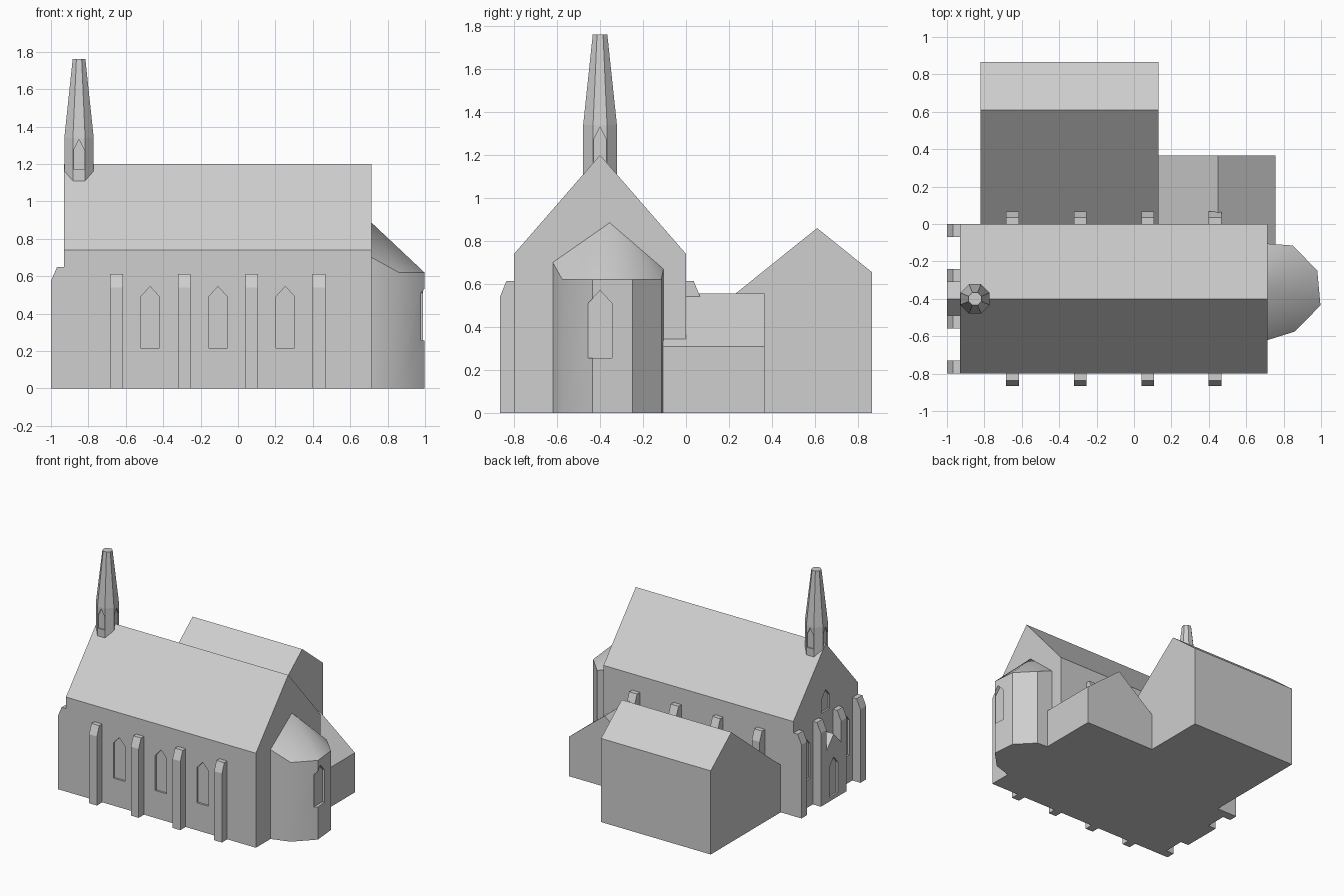
import bpy, bmesh, math

if "Cube" in bpy.data.objects:
    bpy.data.objects.remove(bpy.data.objects["Cube"])

stone = bpy.data.materials.new("grey stone")
stone.diffuse_color = (0.62, 0.62, 0.62, 1)
stone.use_nodes = True
stone.node_tree.nodes["Principled BSDF"].inputs["Base Color"].default_value = stone.diffuse_color


def make(name, verts, faces):
    mesh = bpy.data.meshes.new(name)
    mesh.from_pydata(verts, [], faces)
    bm = bmesh.new()
    bm.from_mesh(mesh)
    bmesh.ops.recalc_face_normals(bm, faces=bm.faces)
    bm.to_mesh(mesh)
    bm.free()
    mesh.materials.append(stone)
    ob = bpy.data.objects.new(name, mesh)
    bpy.context.collection.objects.link(ob)
    return ob


def prism(name, profile, axis, lo, hi):
    """Extrude a (horizontal, z) profile along x or y."""
    put = (lambda p, t: (t, p[0], p[1])) if axis == "x" else (lambda p, t: (p[0], t, p[1]))
    n = len(profile)
    verts = [put(p, t) for t in (lo, hi) for p in profile]
    faces = [list(range(n)), list(range(n, 2 * n))]
    faces += [[i, (i + 1) % n, n + (i + 1) % n, n + i] for i in range(n)]
    return make(name, verts, faces)


def pointed_recess(target, centre, width, z0, z1, apex, axis, lo, hi):
    """Cut a shallow pointed window into a wall."""
    a, b = centre - width / 2, centre + width / 2
    cutter = prism(target.name + "_window_cutter",
                   [(a, z0), (b, z0), (b, z1), (centre, apex), (a, z1)], axis, lo, hi)
    cutter.hide_render = True
    cutter.hide_set(True)
    mod = target.modifiers.new("window", "BOOLEAN")
    mod.operation = "DIFFERENCE"
    mod.solver = "EXACT"
    mod.object = cutter


# Nave with its gabled roof
nave = prism("nave", [(-0.8, 0), (0, 0), (0, 0.74), (-0.4, 1.2), (-0.8, 0.74)], "x", -0.93, 0.715)
for x in (-0.47, -0.107, 0.253):
    pointed_recess(nave, x, 0.1, 0.215, 0.49, 0.545, "y", -0.9, -0.785)
for y in (-0.157, -0.643):
    pointed_recess(nave, y, 0.1, 0.215, 0.49, 0.545, "x", -1.05, -0.915)
pointed_recess(nave, -0.4, 0.1, 0.67, 0.78, 0.84, "x", -1.05, -0.915)

# Side buttresses, north and south
for x in (-0.65, -0.288, 0.073, 0.433):
    for side, wall, s in (("south", -0.8, -1), ("north", 0, 1)):
        profile = [(wall - 0.01 * s, 0), (wall + 0.066 * s, 0), (wall + 0.066 * s, 0.54),
                   (wall + 0.036 * s, 0.613), (wall - 0.01 * s, 0.613)]
        prism(side + "_buttress", profile, "x", x - 0.034, x + 0.034)

# West front buttresses
for y in (-0.035, -0.275, -0.525, -0.765):
    prism("west_buttress", [(-0.92, 0), (-1, 0), (-1, 0.575), (-0.967, 0.65), (-0.92, 0.65)],
          "y", y - 0.035, y + 0.035)

# West porch with door recess
porch = prism("porch", [(-0.49, 0), (-0.31, 0), (-0.31, 0.41), (-0.4, 0.51), (-0.49, 0.41)],
              "x", -1, -0.92)
pointed_recess(porch, -0.4, 0.1, 0.03, 0.27, 0.33, "x", -1.05, -0.985)

# Large north hall and the low annex beside it
prism("north_hall", [(-0.02, 0), (0.865, 0), (0.865, 0.655), (0.61, 0.86), (-0.02, 0.354)],
      "x", -0.82, 0.13)
prism("low_annex", [(0.12, 0), (0.757, 0), (0.757, 0.31), (0.45, 0.555), (0.12, 0.292)],
      "y", -0.11, 0.365)

# Rounded east apse with a faceted cone roof
plan = [(0.715, -0.62, 0.70), (0.86, -0.575, 0.62), (0.997, -0.435, 0.62),
        (0.98, -0.25, 0.62), (0.85, -0.115, 0.62), (0.715, -0.105, 0.67)]
n = len(plan)
verts = [(x, y, 0) for x, y, z in plan] + plan + [(0.715, -0.355, 0.885)]
faces = [[i, i + 1, n + i + 1, n + i] for i in range(n - 1)]
faces += [[n + i, n + i + 1, 2 * n] for i in range(n - 1)]
faces += [list(range(n)), [0, n, 2 * n, 2 * n - 1, n - 1]]
apse = make("apse", verts, faces)
apse.data.shade_smooth()
apse.data.set_sharp_from_angle(angle=math.radians(35))
pointed_recess(apse, -0.4, 0.11, 0.255, 0.51, 0.57, "x", 0.972, 1.1)

# Octagonal ridge turret
cx, cy = -0.85, -0.4
rings = [(0.0785, 1.08), (0.0785, 1.34), (0.034, 1.76)]
verts = []
for apothem, z in rings:
    r = apothem / math.cos(math.pi / 8)
    verts += [(cx + r * math.cos((k + 0.5) * math.pi / 4),
               cy + r * math.sin((k + 0.5) * math.pi / 4), z) for k in range(8)]
faces = [[8 * j + k, 8 * j + (k + 1) % 8, 8 * j + 8 + (k + 1) % 8, 8 * j + 8 + k]
         for j in range(2) for k in range(8)]
faces += [list(range(8)), list(range(16, 24))]
turret = make("turret", verts, faces)
for s in (-1, 1):
    for axis, c, along in (("y", cx, cy), ("x", cy, cx)):
        lo, hi = sorted((along + s * 0.069, along + s * 0.12))
        pointed_recess(turret, c, 0.056, 1.17, 1.275, 1.33, axis, lo, hi)
